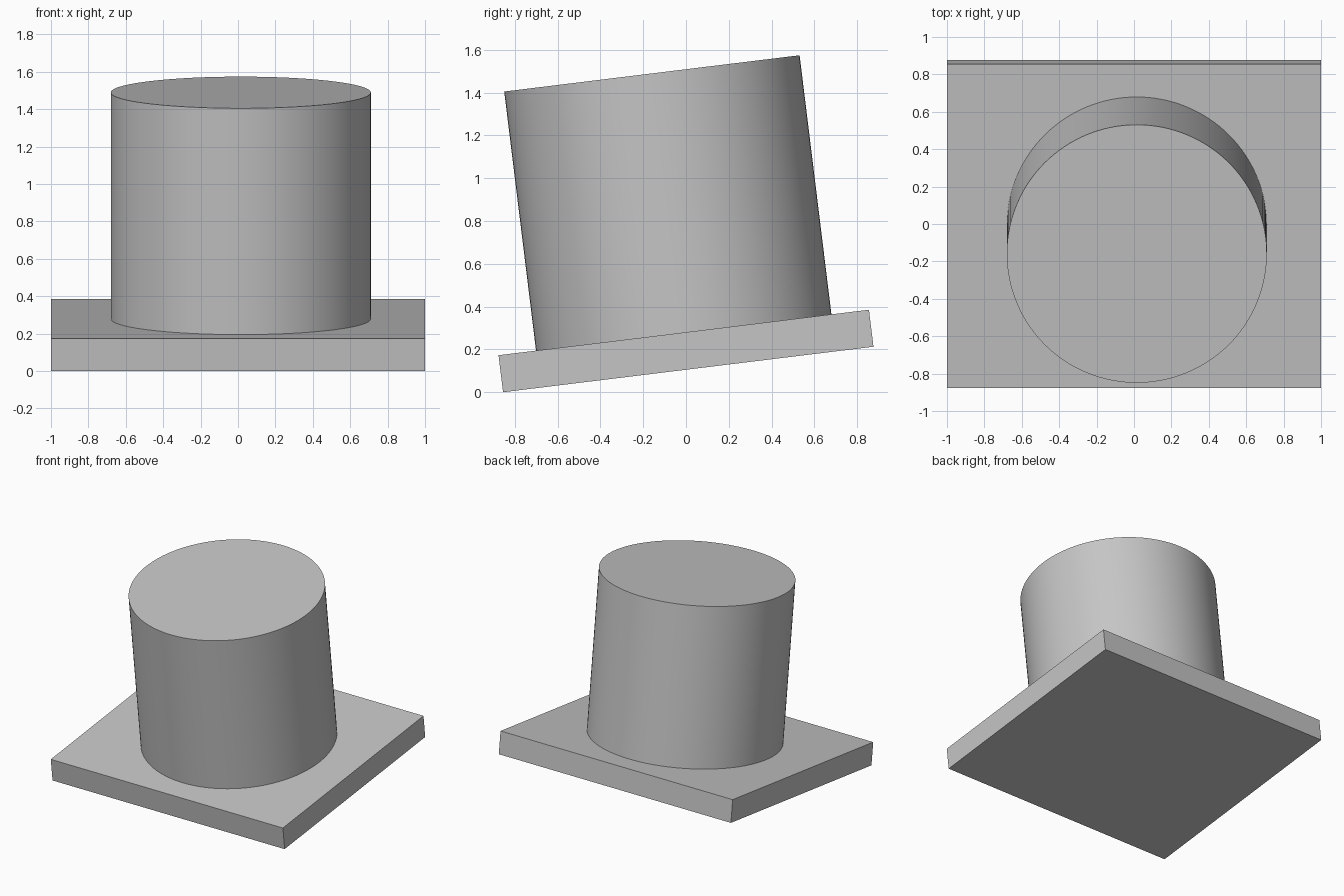
import bpy
import math
from mathutils import Matrix

# Remove the default cube
cube = bpy.data.objects.get("Cube")
if cube:
    bpy.data.objects.remove(cube, do_unlink=True)

# Shared material
grey = bpy.data.materials.new("plain grey")
grey.use_nodes = True
colour = (0.56, 0.56, 0.56, 1)
grey.diffuse_color = colour
grey.node_tree.nodes["Principled BSDF"].inputs["Base Color"].default_value = colour

# Both parts lean forward together about the plate centre
PLATE_X, PLATE_Y, PLATE_Z = 2.0, 1.743, 0.174
RADIUS, HEIGHT = 0.695, 1.219
tilt = Matrix.Translation((0, 0, 0.193)) @ Matrix.Rotation(math.radians(7), 4, "X")


def finish(name, local):
    obj = bpy.context.object
    obj.name = name
    obj.data.materials.append(grey)
    obj.matrix_world = tilt @ local
    return obj


# Base plate
bpy.ops.mesh.primitive_cube_add(size=1)
plate = finish("base_plate", Matrix.Diagonal((PLATE_X, PLATE_Y, PLATE_Z, 1)))

# Round post standing on the plate
bpy.ops.mesh.primitive_cylinder_add(vertices=128, radius=RADIUS, depth=HEIGHT)
post = finish("round_post", Matrix.Translation((0.015, 0, (PLATE_Z + HEIGHT) / 2)))
bpy.ops.object.shade_smooth_by_angle(angle=math.radians(30))
